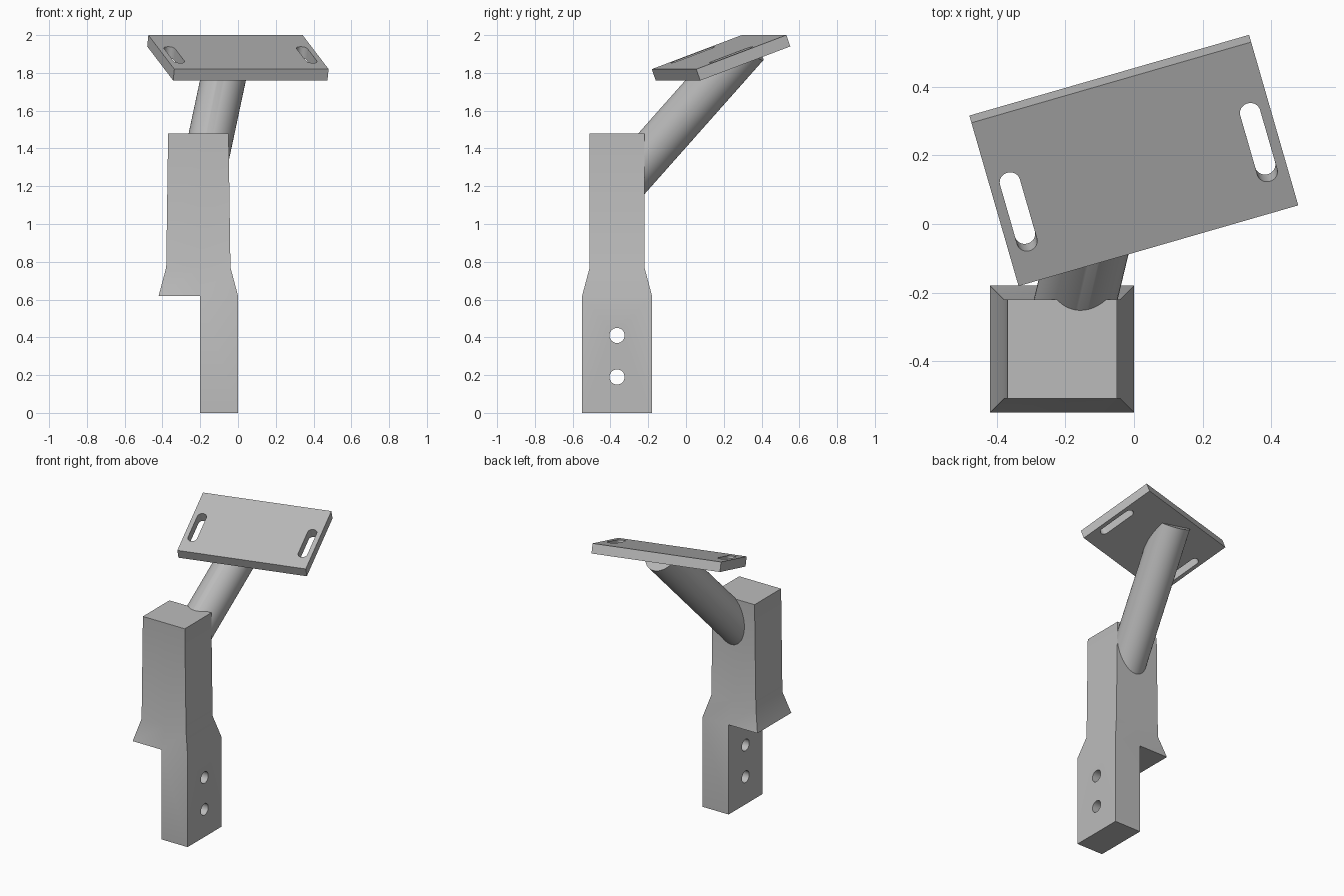
import bpy, bmesh
from math import radians, sin, cos, pi
from mathutils import Matrix, Vector

cube = bpy.data.objects.get("Cube")
if cube:
    bpy.data.objects.remove(cube, do_unlink=True)

grey = bpy.data.materials.new("plain grey")
grey.use_nodes = True
grey.diffuse_color = (0.5, 0.5, 0.5, 1)
grey.node_tree.nodes["Principled BSDF"].inputs["Base Color"].default_value = grey.diffuse_color


def finish(name, bm, matrix=Matrix()):
    """Turn a bmesh into a named object with the grey material."""
    bmesh.ops.recalc_face_normals(bm, faces=bm.faces)
    bm.transform(matrix)
    mesh = bpy.data.meshes.new(name)
    bm.to_mesh(mesh)
    bm.free()
    mesh.materials.append(grey)
    ob = bpy.data.objects.new(name, mesh)
    bpy.context.collection.objects.link(ob)
    return ob


def prism(name, outline, z0, z1, matrix=Matrix()):
    """Extrude a flat outline from z0 to z1."""
    bm = bmesh.new()
    face = bm.faces.new([bm.verts.new((x, y, z0)) for x, y in outline])
    top = bmesh.ops.extrude_face_region(bm, geom=[face])["geom"]
    moved = [v for v in top if isinstance(v, bmesh.types.BMVert)]
    bmesh.ops.translate(bm, verts=moved, vec=(0, 0, z1 - z0))
    if face.is_valid is False or len(bm.faces) < len(outline) + 2:
        bm.faces.new([v for v in bm.verts if v not in moved])
    return finish(name, bm, matrix)


def slot(cx, cy, radius, half, steps=16):
    """Outline of a round-ended slot running along y; half = 0 gives a circle."""
    points = []
    for side in (1, -1):
        for i in range(steps + (half > 0)):
            a = pi * i / steps
            points.append((cx + side * radius * cos(a), cy + side * (half + radius * sin(a))))
    return points


def cut(ob, cutters):
    """Subtract the cutters, then drop them."""
    bpy.context.view_layer.objects.active = ob
    for c in cutters:
        c.hide_render = True
        mod = ob.modifiers.new("cut", "BOOLEAN")
        mod.operation, mod.solver, mod.object = "DIFFERENCE", "EXACT", c
        bpy.ops.object.modifier_apply(modifier=mod.name)
        bpy.data.objects.remove(c, do_unlink=True)


# Post: flared shaft lofted from rings, with a mounting tab pulled down from half its base
bm = bmesh.new()
rings = []
for z, x0, x1, y0, y1 in ((0.62, -0.42, 0, -0.55, -0.18),
                          (0.77, -0.38, -0.04, -0.51, -0.22),
                          (1.48, -0.37, -0.05, -0.51, -0.22)):
    xm = x0 + (x1 - x0) * 0.524
    rings.append([bm.verts.new((x, y, z)) for x, y in
                  ((x0, y0), (xm, y0), (x1, y0), (x1, y1), (xm, y1), (x0, y1))])
for low, high in zip(rings, rings[1:]):
    for i in range(6):
        j = (i + 1) % 6
        bm.faces.new((low[i], low[j], high[j], high[i]))
bm.faces.new(rings[-1])
base = rings[0]
bm.faces.new((base[0], base[1], base[4], base[5]))
tab = [bm.verts.new((v.co.x, v.co.y, 0)) for v in base[1:5]]
for i in range(4):
    j = (i + 1) % 4
    bm.faces.new((base[1 + i], base[1 + j], tab[j], tab[i]))
bm.faces.new(tab)
post = finish("mounting_post", bm)
along_x = Matrix.Rotation(radians(90), 4, "Y")
cut(post, [prism("bolt_hole_cutter", slot(0, 0, 0.04, 0), -0.4, 0.4,
                 Matrix.Translation((0, -0.365, z)) @ along_x) for z in (0.19, 0.41)])

# Tilted plate with two adjustment slots
thick = 0.064
place = (Matrix.Translation((0.0025, 0.175, 1.91))
         @ Matrix.Rotation(radians(16.1), 4, "Z") @ Matrix.Rotation(radians(20), 4, "X"))
w, d = 0.425, 0.264
plate = prism("slotted_plate", ((-w, -d), (w, -d), (w, d), (-w, d)), -thick, 0, place)
cut(plate, [prism("slot_cutter", slot(x, -0.042, 0.03, 0.096), -0.2, 0.2, place)
            for x in (-0.365, 0.365)])

# Slanted round arm, trimmed inside the plate
axis = Vector((0.213, 0.887, 1))
origin = Vector((-0.17, -0.22, 1.337))
start, end = origin - 0.2 * axis, origin + 0.61 * axis
bm = bmesh.new()
bmesh.ops.create_cone(bm, cap_ends=True, segments=64, radius1=0.119, radius2=0.119,
                      depth=(end - start).length)
bm.transform(Matrix.Translation((start + end) / 2) @ axis.to_track_quat("Z", "Y").to_matrix().to_4x4())
cutting = bmesh.ops.bisect_plane(bm, geom=bm.verts[:] + bm.edges[:] + bm.faces[:],
                                 plane_co=place @ Vector((0, 0, -thick / 2)),
                                 plane_no=place.to_3x3() @ Vector((0, 0, 1)), clear_outer=True)
bmesh.ops.holes_fill(bm, edges=[e for e in cutting["geom_cut"] if isinstance(e, bmesh.types.BMEdge)])
arm = finish("round_arm", bm)

# Smooth shading with crisp edges
for ob in bpy.context.selected_objects:
    ob.select_set(False)
for ob in (post, plate, arm):
    ob.select_set(True)
bpy.context.view_layer.objects.active = arm
bpy.ops.object.shade_smooth_by_angle(angle=radians(30))
